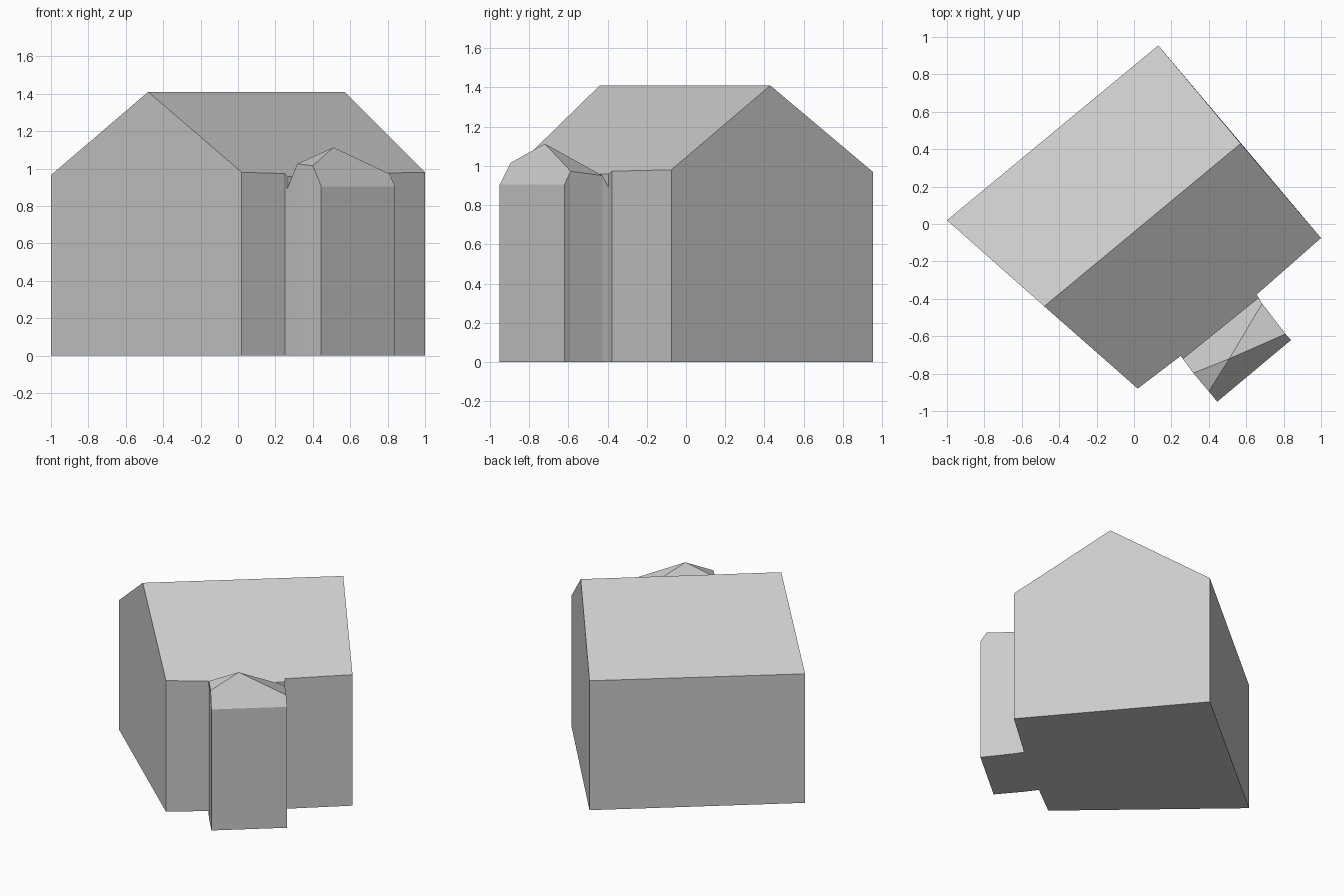
import bpy
import bmesh

cube = bpy.data.objects.get("Cube")
if cube:
    bpy.data.objects.remove(cube, do_unlink=True)

grey = bpy.data.materials.new("plain grey")
grey.use_nodes = True
tone = (0.6, 0.6, 0.6, 1)
grey.diffuse_color = tone
grey.node_tree.nodes["Principled BSDF"].inputs["Base Color"].default_value = tone


def building(name, eaves, peaks, roof):
    """Walls under a ring of eave points, a floor, and roof faces.
    Roof faces index the eave points first, then the peaks."""
    bm = bmesh.new()
    top = [bm.verts.new(p) for p in eaves + peaks]
    base = [bm.verts.new((x, y, 0)) for x, y, z in eaves]
    n = len(eaves)
    for i in range(n):
        j = (i + 1) % n
        # a gable end takes the ridge point into its wall
        gable = [top[n + k] for k, side in enumerate(gables.get(name, [])) if side == i]
        bm.faces.new([base[i], base[j], top[j]] + gable + [top[i]])
    bm.faces.new(base[::-1])
    for face in roof:
        bm.faces.new([top[i] for i in face])
    bmesh.ops.recalc_face_normals(bm, faces=bm.faces[:])
    mesh = bpy.data.meshes.new(name)
    bm.to_mesh(mesh)
    bm.free()
    mesh.materials.append(grey)
    obj = bpy.data.objects.new(name, mesh)
    bpy.context.collection.objects.link(obj)
    return obj


# wall index that rises to each ridge point
gables = {"main_house": [0, 6]}

# Main house: left gable, stepped front eave, right gable, back eave
building(
    "main_house",
    [(-1, 0.02, 0.965), (0.02, -0.88, 0.98),
     (0.25, -0.705, 0.973), (0.262, -0.722, 0.958),
     (0.667, -0.395, 0.958), (0.655, -0.378, 0.973),
     (1, -0.075, 0.98), (0.13, 0.955, 0.968)],
    [(-0.48, -0.44, 1.41), (0.57, 0.43, 1.41)],
    [(1, 2, 3, 4, 5, 6, 9, 8), (0, 8, 9, 7)])

# Front bay: low eaves front and back, four facets meeting at one peak
building(
    "front_bay",
    [(0.262, -0.722, 0.89), (0.317, -0.797, 1.025),
     (0.4, -0.895, 1.015), (0.445, -0.95, 0.905),
     (0.84, -0.62, 0.905), (0.81, -0.588, 0.972),
     (0.685, -0.425, 0.95), (0.667, -0.395, 0.89)],
    [(0.51, -0.72, 1.113)],
    [(0, 1, 8, 6, 7), (1, 2, 8), (2, 3, 4, 5, 8), (5, 6, 8)])
